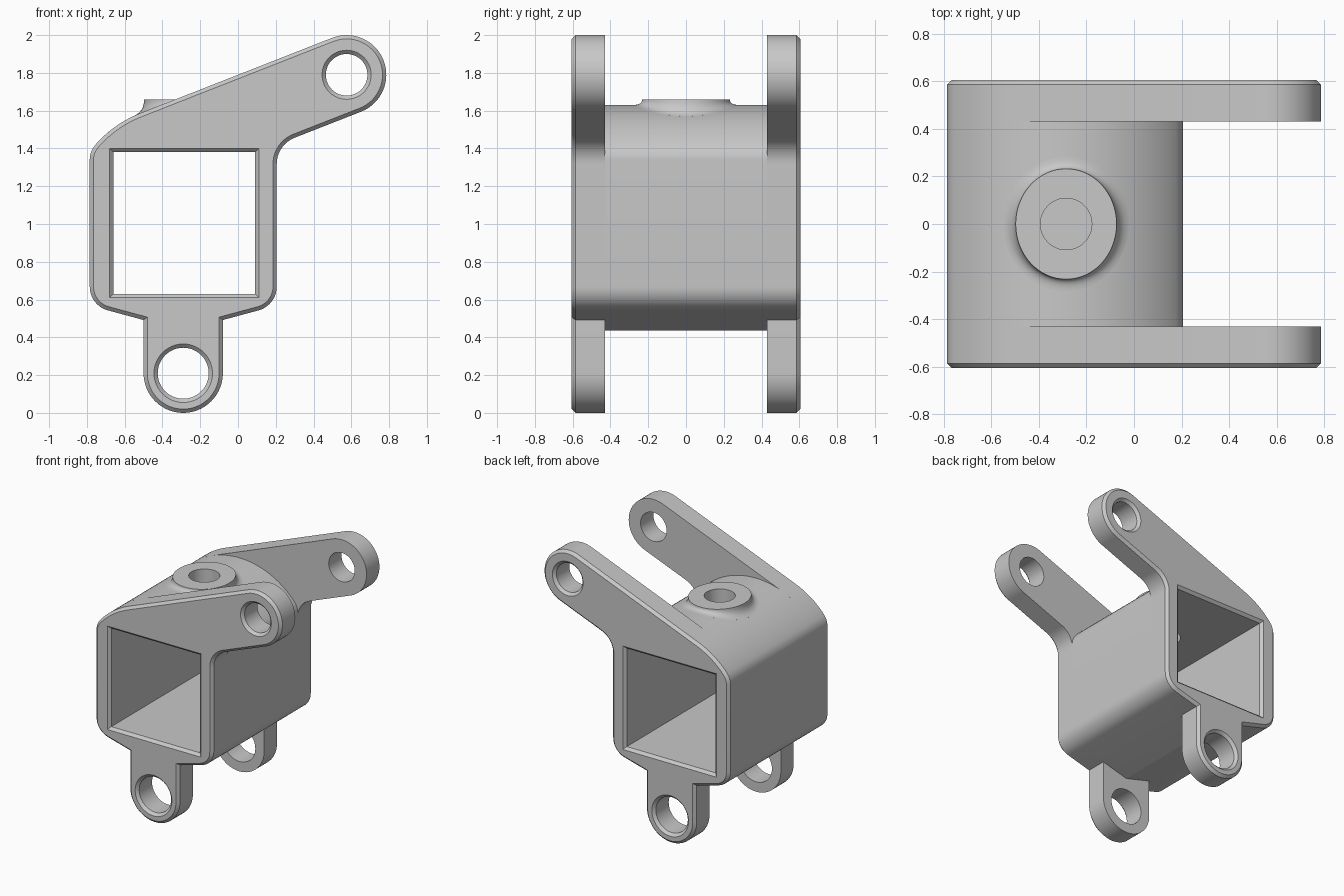
import bpy, bmesh
from math import cos, sin, tan, radians, sqrt
from mathutils import Vector

if "Cube" in bpy.data.objects:
    bpy.data.objects.remove(bpy.data.objects["Cube"])

grey = bpy.data.materials.new("plain grey")
grey.use_nodes = True
grey.diffuse_color = (0.58, 0.58, 0.58, 1)
grey.node_tree.nodes["Principled BSDF"].inputs["Base Color"].default_value = (0.58, 0.58, 0.58, 1)

MID, LEFT, RIGHT = -0.29, -0.785, 0.205   # tube centre line and walls
CROWN_Z, CROWN_R = 1.01, 0.62             # arched top of the tube
FACE, INNER, CHAMFER = 0.605, 0.43, 0.02  # plate depths
KEEL, SLOPE = 0.435, 0.27                 # shallow V underside
EYE = (0.575, 1.79, 0.21)
LUG = (MID, 0.21, 0.21)


def arc(cx, cz, r, start, end, n):
    angles = [radians(start + (end - start) * i / n) for i in range(n + 1)]
    return [(cx + r * cos(a), cz + r * sin(a)) for a in angles]


def rounded(corners):
    """Turn (x, z[, radius]) corners into an outline with filleted corners."""
    out = []
    for i, c in enumerate(corners):
        p = Vector(c[:2])
        if len(c) < 3:
            out.append(p)
            continue
        u = (Vector(corners[i - 1][:2]) - p).normalized()
        v = (Vector(corners[(i + 1) % len(corners)][:2]) - p).normalized()
        t = c[2] * tan((radians(180) - u.angle(v)) / 2)
        centre = p + (u + v).normalized() * sqrt(c[2] ** 2 + t ** 2)
        a = (p + u * t - centre).normalized()
        b = (p + v * t - centre).normalized()
        out += [centre + a.slerp(b, k / 10).normalized() * c[2] for k in range(11)]
    return out


def loft(name, rings, bevel_cap=False):
    """Skin closed rings of 3D points, capping both ends."""
    bm = bmesh.new()
    loops = [[bm.verts.new(p) for p in ring] for ring in rings]
    n = len(loops[0])
    for a, b in zip(loops, loops[1:]):
        for i in range(n):
            j = (i + 1) % n
            bm.faces.new((a[i], a[j], b[j], b[i]))
    bm.faces.new(loops[0])
    cap = bm.faces.new(loops[-1])
    bmesh.ops.recalc_face_normals(bm, faces=bm.faces[:])
    if bevel_cap:
        bmesh.ops.inset_region(bm, faces=[cap], thickness=CHAMFER, depth=CHAMFER,
                               use_even_offset=True)
    mesh = bpy.data.meshes.new(name)
    bm.to_mesh(mesh)
    bm.free()
    mesh.materials.append(grey)
    obj = bpy.data.objects.new(name, mesh)
    bpy.context.collection.objects.link(obj)
    return obj


def at_depth(outline, y):
    return [(x, y, z) for x, z in outline]


def keel_z(x):
    return KEEL + SLOPE * abs(x - MID)


# Tube body with arched top and V underside
lower_right = (RIGHT, keel_z(RIGHT), 0.13)
lower_left = (LEFT, keel_z(LEFT), 0.13)
shoulder = CROWN_Z + sqrt(CROWN_R ** 2 - (RIGHT - MID) ** 2)
body_outline = rounded(
    [(MID, KEEL), lower_right, (RIGHT, shoulder, 0.12)]
    + arc(MID, CROWN_Z, CROWN_R, 43, 137, 40)
    + [(LEFT, shoulder, 0.12), lower_left])
body = loft("tube_body", [at_depth(body_outline, y) for y in (-INNER, INNER)])

# End plates with a raised arm and a hanging lug
lean = 21.4
eye_bottom = arc(*EYE, lean - 90, 0, 1)[0]
arm_root = eye_bottom[1] - (eye_bottom[0] - RIGHT) * tan(radians(lean))
lug_left, lug_right = MID - LUG[2], MID + LUG[2]
plate_outline = rounded(
    arc(*LUG, 180, 360, 32)
    + [(lug_right, keel_z(lug_right)), lower_right, (RIGHT, arm_root, 0.15)]
    + arc(*EYE, lean - 90, lean + 90, 32)
    + arc(MID, CROWN_Z, CROWN_R, lean + 90, 137, 12)
    + [(LEFT, shoulder, 0.12), lower_left, (lug_left, keel_z(lug_left))])
plates = [loft(name, [at_depth(plate_outline, s * INNER),
                      at_depth(plate_outline, s * (FACE - CHAMFER))], True)
          for name, s in (("front_plate", -1), ("back_plate", 1))]

# Boss on the crown, flaring into the arch
SEGMENTS = 64
BOSS_X, BOSS_TOP = -0.285, 1.66


def crown_z(x):
    return CROWN_Z + sqrt(CROWN_R ** 2 - (x - MID) ** 2)


def boss_ring(grow, height):
    ring = []
    for i in range(SEGMENTS):
        a = radians(360 * i / SEGMENTS)
        x = BOSS_X + (0.212 + grow) * cos(a)
        ring.append((x, (0.232 + grow) * sin(a), height(x)))
    return ring


def flare(t):
    # Concave sweep from the rim (t = 0) to the foot on the arch (t = 1)
    return boss_ring(0.05 * t ** 2,
                     lambda x: crown_z(x) + (BOSS_TOP - crown_z(x)) * (1 - t) ** 2)


boss = loft("top_boss", [boss_ring(0.05, lambda x: 1.5)]
            + [flare(k / 8) for k in range(8, -1, -1)])


# Cutters: square bore, pin holes and boss hole
def through_cutter(name, outline_for):
    sections = ((-0.65, 0.065), (CHAMFER - FACE, 0), (FACE - CHAMFER, 0), (0.65, 0.065))
    return loft(name, [at_depth(outline_for(g), y) for y, g in sections])


def bore_outline(g):
    x0, x1, z0, z1 = -0.66 - g, 0.09 + g, 0.63 - g, 1.38 + g
    return [(x0, z0), (x1, z0), (x1, z1), (x0, z1)]


def hole_outline(cx, cz, r):
    return lambda g: arc(cx, cz, r + g, 0, 360, 48)[:-1]


bore = through_cutter("bore_cutter", bore_outline)
eye_hole = through_cutter("eye_cutter", hole_outline(EYE[0], EYE[1], 0.11))
lug_hole = through_cutter("lug_cutter", hole_outline(LUG[0], LUG[1], 0.135))
boss_hole = loft("boss_cutter", [[(x, y, z) for x, y in arc(BOSS_X, 0, 0.108, 0, 360, 48)[:-1]]
                                 for z in (1.2, 1.8)])


def cut(obj, cutters):
    for c in cutters:
        mod = obj.modifiers.new("cut", "BOOLEAN")
        mod.operation = "DIFFERENCE"
        mod.solver = "EXACT"
        mod.object = c
    graph = bpy.context.evaluated_depsgraph_get()
    mesh = bpy.data.meshes.new_from_object(obj.evaluated_get(graph))
    obj.modifiers.clear()
    obj.data = mesh


cut(body, [bore, boss_hole])
cut(boss, [boss_hole])
for plate in plates:
    cut(plate, [bore, eye_hole, lug_hole])
for cutter in (bore, eye_hole, lug_hole, boss_hole):
    bpy.data.objects.remove(cutter)

# Smooth curved walls, crisp edges
bpy.ops.object.select_all(action="DESELECT")
for obj in [body, boss] + plates:
    obj.select_set(True)
bpy.context.view_layer.objects.active = body
bpy.ops.object.shade_smooth_by_angle(angle=radians(30))
